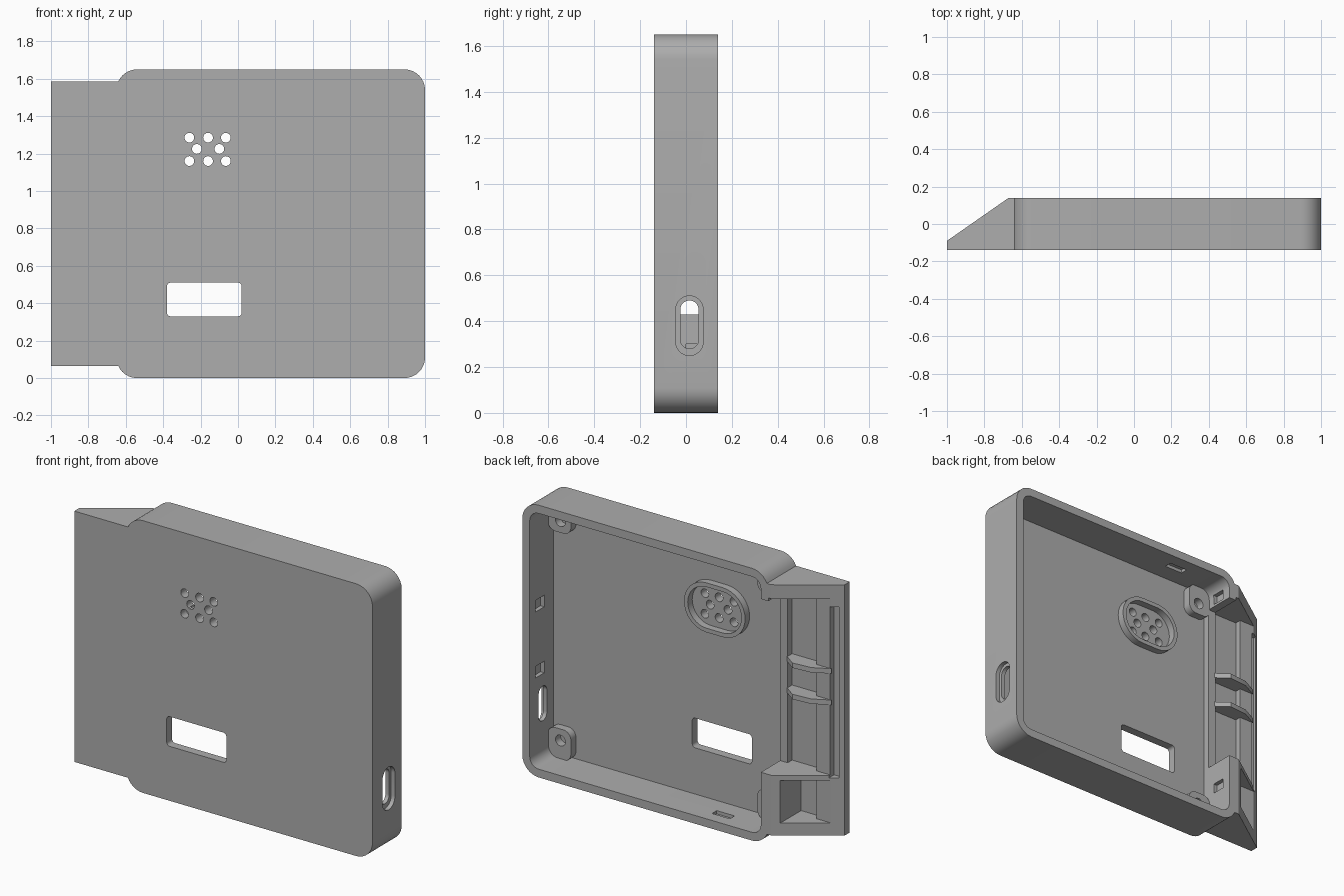
import bpy, bmesh, math

if "Cube" in bpy.data.objects:
    bpy.data.objects.remove(bpy.data.objects["Cube"])

grey = bpy.data.materials.new("plain_grey")
grey.diffuse_color = (0.42, 0.42, 0.42, 1)
grey.use_nodes = True
grey.node_tree.nodes["Principled BSDF"].inputs["Base Color"].default_value = grey.diffuse_color


def rrect(x0, x1, z0, z1, r, n=8):
    """Rounded rectangle outline."""
    pts = []
    for cx, cz, a0 in ((x1 - r, z1 - r, 0), (x0 + r, z1 - r, 90),
                       (x0 + r, z0 + r, 180), (x1 - r, z0 + r, 270)):
        for i in range(n + 1):
            a = math.radians(a0 + 90 * i / n)
            p = (cx + r * math.cos(a), cz + r * math.sin(a))
            if not pts or math.dist(p, pts[-1]) > 1e-5:
                pts.append(p)
    if math.dist(pts[0], pts[-1]) < 1e-5:
        pts.pop()
    return pts


def prism(name, pts, axis, lo, hi):
    """Extrude a flat outline along one axis."""
    place = {"x": lambda a, b, t: (t, a, b),
             "y": lambda a, b, t: (a, t, b),
             "z": lambda a, b, t: (a, b, t)}[axis]
    bm = bmesh.new()
    rings = [[bm.verts.new(place(a, b, t)) for a, b in pts] for t in (lo, hi)]
    n = len(pts)
    bm.faces.new(rings[0])
    bm.faces.new(rings[1])
    for i in range(n):
        j = (i + 1) % n
        bm.faces.new((rings[0][i], rings[0][j], rings[1][j], rings[1][i]))
    bmesh.ops.recalc_face_normals(bm, faces=bm.faces)
    me = bpy.data.meshes.new(name)
    bm.to_mesh(me)
    bm.free()
    me.materials.append(grey)
    ob = bpy.data.objects.new(name, me)
    bpy.context.collection.objects.link(ob)
    return ob


def box(x0, x1, y0, y1, z0, z1):
    return prism("cutter", [(x0, z0), (x1, z0), (x1, z1), (x0, z1)], "y", y0, y1)


def circle(x, z, r, n=24):
    return [(x + r * math.cos(2 * math.pi * i / n),
             z + r * math.sin(2 * math.pi * i / n)) for i in range(n)]


def boolean(ob, tool, op="DIFFERENCE"):
    """Apply a boolean and remove the tool."""
    m = ob.modifiers.new("bool", "BOOLEAN")
    m.operation, m.object, m.solver = op, tool, "EXACT"
    bpy.context.view_layer.objects.active = ob
    bpy.ops.object.modifier_apply(modifier=m.name)
    bpy.data.objects.remove(tool)


Y0, Y1, FLOOR, H = -0.14, 0.14, -0.088, 1.65

# Case: rounded block joined with the wedge-shaped side
case = prism("case", rrect(-0.65, 1, 0, H, 0.11), "y", Y0, Y1)
wedge = prism("wedge", [(-1, Y0), (-0.62, Y0), (-0.62, Y1), (-0.67, Y1), (-1, -0.09)],
              "z", 0.065, 1.585)
boolean(case, wedge, "UNION")

# Main cavity, open at the back
boolean(case, prism("cutter", rrect(-0.6, 0.95, 0.05, H - 0.05, 0.06), "y", FLOOR, 0.3))

# Wedge pockets: lower, upper, with a raised ledge and a narrow edge groove
boolean(case, box(-0.84, -0.71, FLOOR, 0.3, 0.14, 0.40))
boolean(case, box(-0.94, -0.71, -0.05, 0.3, 0.14, 0.40))
boolean(case, box(-0.84, -0.65, FLOOR, 0.3, 0.43, 1.50))
boolean(case, box(-0.94, -0.65, -0.05, 0.3, 0.43, 1.50))
boolean(case, box(-0.975, -0.93, -0.09, 0.3, 0.415, 1.45))
# Side wall lowered between cavity and wedge
boolean(case, box(-0.66, -0.55, -0.045, 0.3, 0.43, 1.48))

# Display window
boolean(case, prism("cutter", rrect(-0.38, 0.02, 0.33, 0.51, 0.02), "y", -0.3, 0))

# Speaker holes
for z, xs in ((1.285, (-0.26, -0.16, -0.065)), (1.225, (-0.22, -0.10)),
              (1.16, (-0.26, -0.16, -0.065))):
    for x in xs:
        boolean(case, prism("cutter", circle(x, z, 0.026), "y", -0.3, 0))

# Cable port with outer recess
boolean(case, prism("cutter", rrect(-0.045, 0.075, 0.25, 0.51, 0.06), "x", 0.975, 1.1))
boolean(case, prism("cutter", rrect(-0.025, 0.055, 0.28, 0.49, 0.04), "x", 0.9, 1.1))

# Lid clip pockets in the inner walls
for z in (0.6, 1.0):
    boolean(case, box(0.94, 0.975, 0.0, 0.085, z - 0.035, z + 0.035))
for z in (0.27, 1.525):
    boolean(case, box(-0.625, -0.59, 0.0, 0.085, z - 0.03, z + 0.03))
for z0, z1 in ((0.03, 0.06), (H - 0.06, H - 0.03)):
    boolean(case, box(-0.34, -0.22, 0.02, 0.065, z0, z1))

parts = [case]

# Raised ring around the speaker
ring = prism("speaker_ring", rrect(-0.365, 0.045, 1.075, 1.375, 0.15), "y", FLOOR - 0.005, -0.045)
boolean(ring, prism("cutter", rrect(-0.34, 0.02, 1.1, 1.35, 0.125), "y", -0.3, 0.1))
parts.append(ring)

# Screw bosses in the four corners
for i, (x0, x1) in enumerate(((-0.605, -0.45), (0.80, 0.955))):
    for j, (z0, z1) in enumerate(((0.045, 0.23), (H - 0.23, H - 0.045))):
        boss = prism(f"screw_boss_{2 * i + j + 1}", rrect(x0, x1, z0, z1, 0.05), "y",
                     FLOOR - 0.005, -0.04)
        cx = -0.52 if i == 0 else 0.87
        cz = 0.16 if j == 0 else H - 0.16
        boolean(boss, prism("cutter", circle(cx, cz, 0.033), "y", FLOOR, 0.1))
        parts.append(boss)

# Ribs inside the wedge
rib = [(-0.645, FLOOR - 0.003), (-0.645, -0.045), (-0.72, 0.01), (-0.84, 0.0),
       (-0.94, -0.052), (-0.84, -0.052), (-0.84, FLOOR - 0.003)]
for i, z in enumerate((0.855, 1.045)):
    parts.append(prism(f"wedge_rib_{i + 1}", rib, "z", z, z + 0.03))

# Smooth the rounded corners, keep hard edges
bpy.ops.object.select_all(action="DESELECT")
for ob in parts:
    ob.select_set(True)
bpy.context.view_layer.objects.active = case
bpy.ops.object.shade_smooth_by_angle(angle=math.radians(30))
